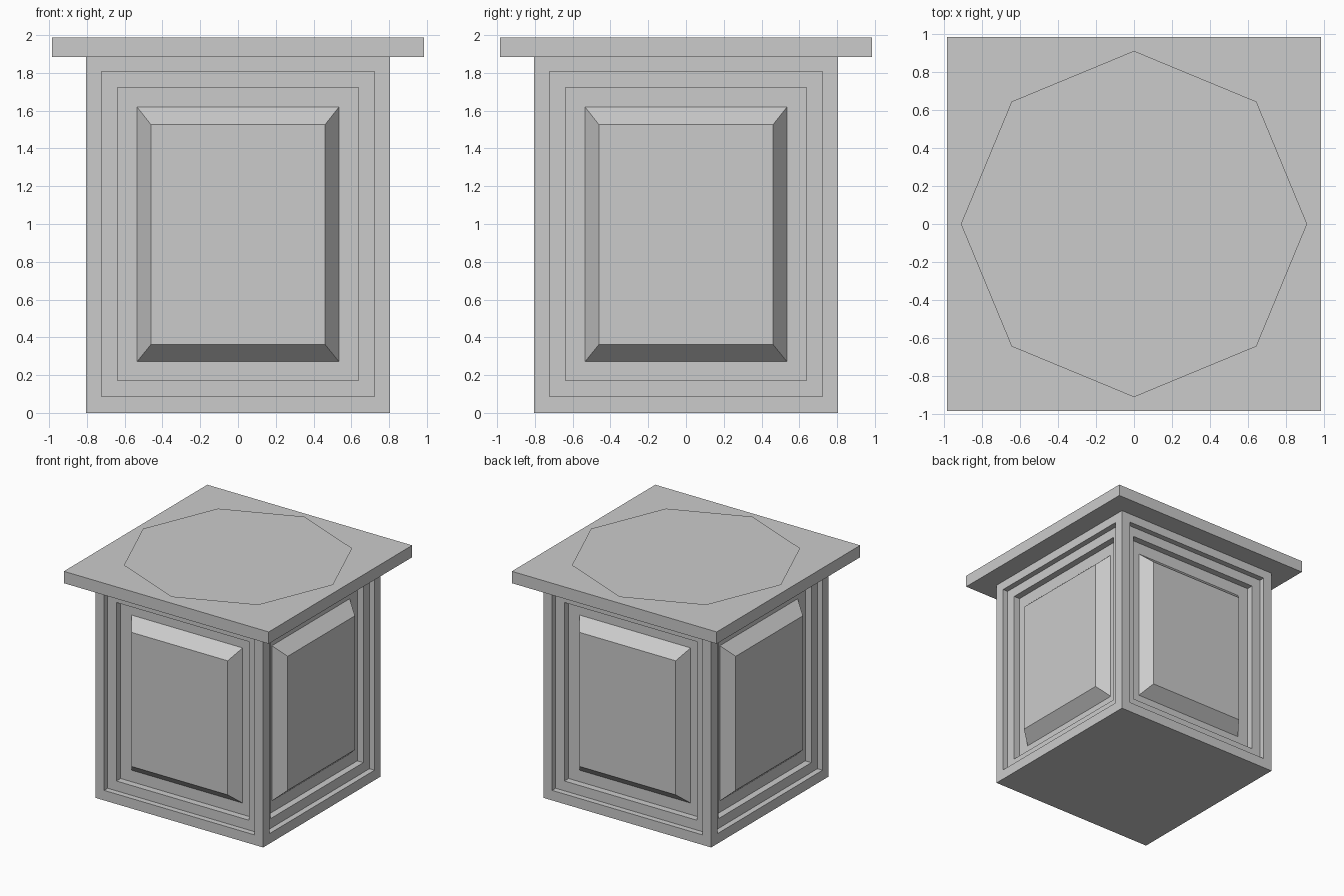
import bpy, bmesh
from math import pi
from mathutils import Matrix, Vector

if "Cube" in bpy.data.objects:
    bpy.data.objects.remove(bpy.data.objects["Cube"])


def finish(bm, name):
    mesh = bpy.data.meshes.new(name)
    bm.to_mesh(mesh)
    bm.free()
    obj = bpy.data.objects.new(name, mesh)
    bpy.context.collection.objects.link(obj)
    return obj


# Nested rectangles of one side: half width, bottom, top, distance from axis
BODY, SLAB_Z, SLAB_TOP = 0.806, 1.884, 1.987
RINGS = [
    (BODY, 0.0, SLAB_Z, BODY),
    (0.722, 0.087, 1.807, BODY),     # outer frame
    (0.722, 0.087, 1.807, 0.757),    # first step in
    (0.638, 0.172, 1.722, 0.757),
    (0.638, 0.172, 1.722, 0.699),    # second step in
    (0.534, 0.272, 1.619, 0.699),
    (0.461, 0.362, 1.526, 0.800),    # raised bevelled panel
]

# Pedestal body with four panelled sides
bm = bmesh.new()
for side in range(4):
    turn = Matrix.Rotation(side * pi / 2, 4, 'Z')
    loops = []
    for w, z0, z1, d in RINGS:
        corners = [(-w, -d, z0), (w, -d, z0), (w, -d, z1), (-w, -d, z1)]
        loops.append([bm.verts.new(turn @ Vector(c)) for c in corners])
    for a, b in zip(loops, loops[1:]):
        for i in range(4):
            j = (i + 1) % 4
            bm.faces.new((a[i], a[j], b[j], b[i]))
    bm.faces.new(loops[-1])
bmesh.ops.remove_doubles(bm, verts=bm.verts, dist=1e-4)
bmesh.ops.holes_fill(bm, edges=[e for e in bm.edges if e.is_boundary], sides=4)
bmesh.ops.recalc_face_normals(bm, faces=bm.faces)
finish(bm, "pedestal_body")

# Overhanging top slab
bm = bmesh.new()
bmesh.ops.create_cube(bm, size=1)
bmesh.ops.scale(bm, vec=(1.968, 1.968, SLAB_TOP - SLAB_Z), verts=bm.verts)
bmesh.ops.translate(bm, vec=(0, 0, (SLAB_TOP + SLAB_Z) / 2), verts=bm.verts)
finish(bm, "top_slab")

# Thin eight-sided sheet lying just above the slab
bm = bmesh.new()
bmesh.ops.create_circle(bm, cap_ends=True, segments=8, radius=0.912,
                        matrix=Matrix.Translation((0, 0, 2.0)))
for f in bm.faces:
    if f.normal.z < 0:
        f.normal_flip()
finish(bm, "top_disc")
